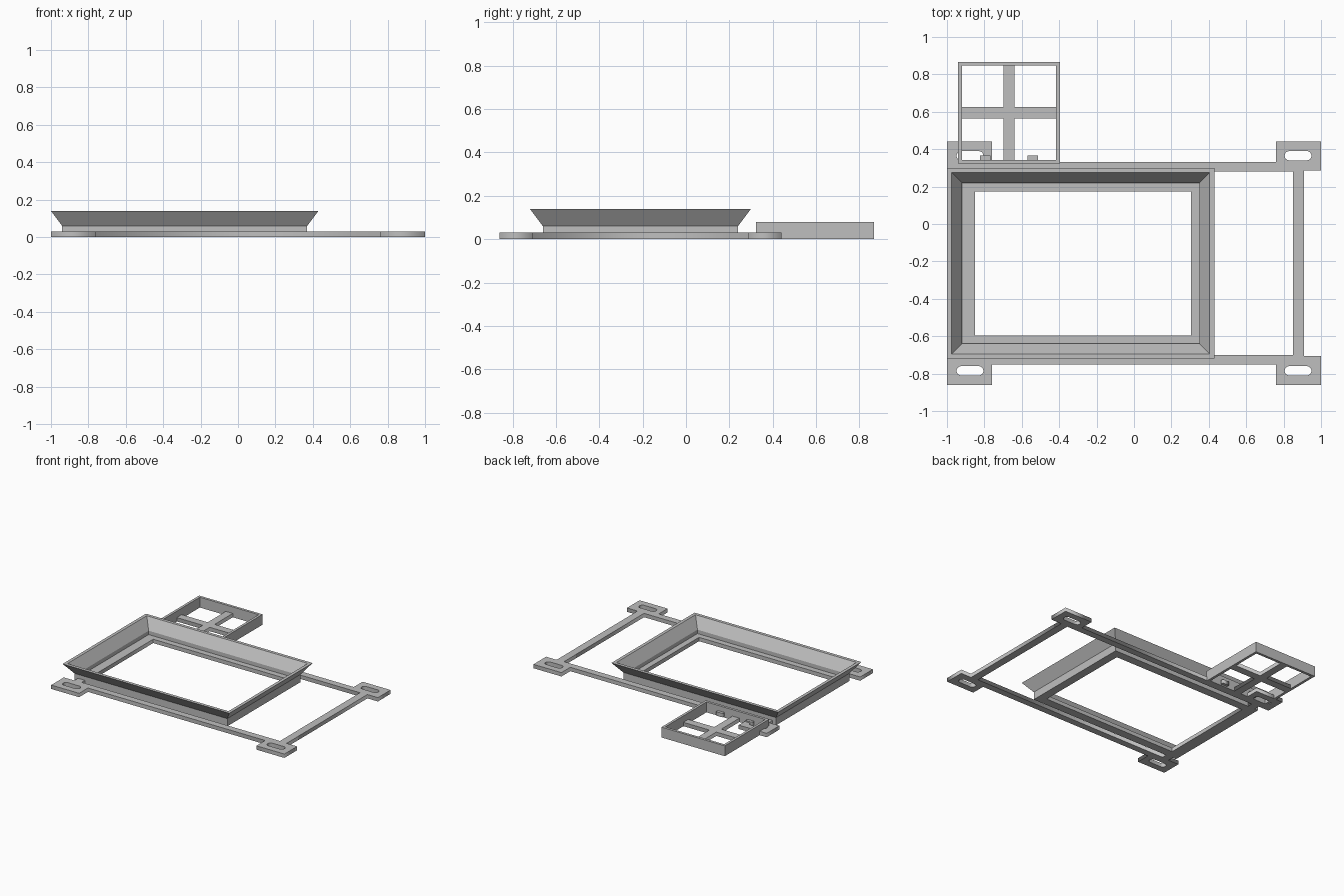
import bpy
import bmesh
from math import sin, cos, pi

if "Cube" in bpy.data.objects:
    bpy.data.objects.remove(bpy.data.objects["Cube"], do_unlink=True)

grey = bpy.data.materials.new("plain grey")
grey.use_nodes = True
COLOR = (0.52, 0.52, 0.52, 1)
grey.diffuse_color = COLOR
grey.node_tree.nodes["Principled BSDF"].inputs["Base Color"].default_value = COLOR


def add_object(name, mesh):
    mesh.materials.clear()
    mesh.materials.append(grey)
    obj = bpy.data.objects.new(name, mesh)
    bpy.context.collection.objects.link(obj)
    return obj


def rect(x0, x1, y0, y1):
    return [(x0, y0), (x1, y0), (x1, y1), (x0, y1)]


def slot(cx, cy, half_len, r, steps=8):
    """Loop with two rounded ends."""
    pts = []
    for side, start in ((1, -pi / 2), (-1, pi / 2)):
        for i in range(steps + 1):
            a = start + pi * i / steps
            pts.append((cx + side * (half_len - r) + r * cos(a), cy + r * sin(a)))
    return pts


def prism(name, loops, z0, z1):
    """Flat outline with holes, extruded from z0 to z1."""
    curve = bpy.data.curves.new(name + "_outline", "CURVE")
    curve.dimensions = "2D"
    curve.fill_mode = "BOTH"
    curve.extrude = (z1 - z0) / 2
    for loop in loops:
        s = curve.splines.new("POLY")
        s.points.add(len(loop) - 1)
        for p, (x, y) in zip(s.points, loop):
            p.co = (x, y, 0, 1)
        s.use_cyclic_u = True
    temp = bpy.data.objects.new(name + "_outline", curve)
    bpy.context.collection.objects.link(temp)
    bpy.context.view_layer.update()
    deps = bpy.context.evaluated_depsgraph_get()
    mesh = bpy.data.meshes.new_from_object(temp.evaluated_get(deps))
    bpy.data.objects.remove(temp, do_unlink=True)
    bpy.data.curves.remove(curve)
    bm = bmesh.new()
    bm.from_mesh(mesh)
    bmesh.ops.remove_doubles(bm, verts=bm.verts, dist=1e-5)
    bmesh.ops.translate(bm, verts=bm.verts, vec=(0, 0, (z0 + z1) / 2))
    bmesh.ops.recalc_face_normals(bm, faces=bm.faces)
    bm.to_mesh(mesh)
    bm.free()
    return add_object(name, mesh)


def swept_rect(name, cx, cy, hx, hy, profile):
    """Closed (offset, height) profile carried round a rectangle."""
    bm = bmesh.new()
    rings = [[bm.verts.new((cx + sx * (hx + d), cy + sy * (hy + d), z))
              for sx, sy in ((-1, -1), (1, -1), (1, 1), (-1, 1))]
             for d, z in profile]
    for i, ring in enumerate(rings):
        prev = rings[i - 1]
        for k in range(4):
            n = (k + 1) % 4
            bm.faces.new((prev[k], prev[n], ring[n], ring[k]))
    bmesh.ops.recalc_face_normals(bm, faces=bm.faces)
    mesh = bpy.data.meshes.new(name)
    bm.to_mesh(mesh)
    bm.free()
    return add_object(name, mesh)


MID_Y = -0.21
BASE_H = 0.03

# Mounting frame: one outline with four slotted corner tabs
corner = [(0.91, 0.495), (1, 0.495), (1, 0.65), (0.76, 0.65), (0.76, 0.542)]
outline = []
for sx, sy in ((1, 1), (-1, 1), (-1, -1), (1, -1)):
    pts = [(sx * x, MID_Y + sy * y) for x, y in corner]
    outline += pts if sx * sy > 0 else pts[::-1]
loops = [outline, rect(-0.85, 0.85, MID_Y - 0.49, MID_Y + 0.49)]
for sx in (-1, 1):
    for sy in (-1, 1):
        loops.append(slot(sx * 0.877, MID_Y + sy * 0.575, 0.072, 0.025))
prism("mounting_frame", loops, 0, BASE_H)

# Tray: bottom flange, short wall and flared rim
swept_rect("flared_tray", -0.285, MID_Y, 0.655, 0.45,
           [(-0.065, 0), (0, 0), (0, 0.06), (0.06, 0.14),
            (0.035, 0.14), (-0.02, 0.06), (-0.02, BASE_H), (-0.065, BASE_H)])

# Small open box behind the frame
BX, BY, BH = -0.668, 0.595, 0.272
swept_rect("box_walls", BX, BY, BH, BH,
           [(-0.02, 0), (0, 0), (0, 0.08), (-0.02, 0.08)])

# Crossed floor bars of the box
a, b = 0.03, BH - 0.02
prism("box_cross_bars", [[(BX + x, BY + y) for x, y in (
    (a, a), (a, b), (-a, b), (-a, a), (-b, a), (-b, -a),
    (-a, -a), (-a, -b), (a, -b), (a, -a), (b, -a), (b, a))]], 0, BASE_H)

# Pegs on the inside of the box wall
for side, label in ((-1, "right"), (1, "left")):
    px = BX + side * 0.127
    prism("box_peg_" + label,
          [rect(px - 0.028, px + 0.028, BY - b, BY - b + 0.023)], 0.01, 0.04)
